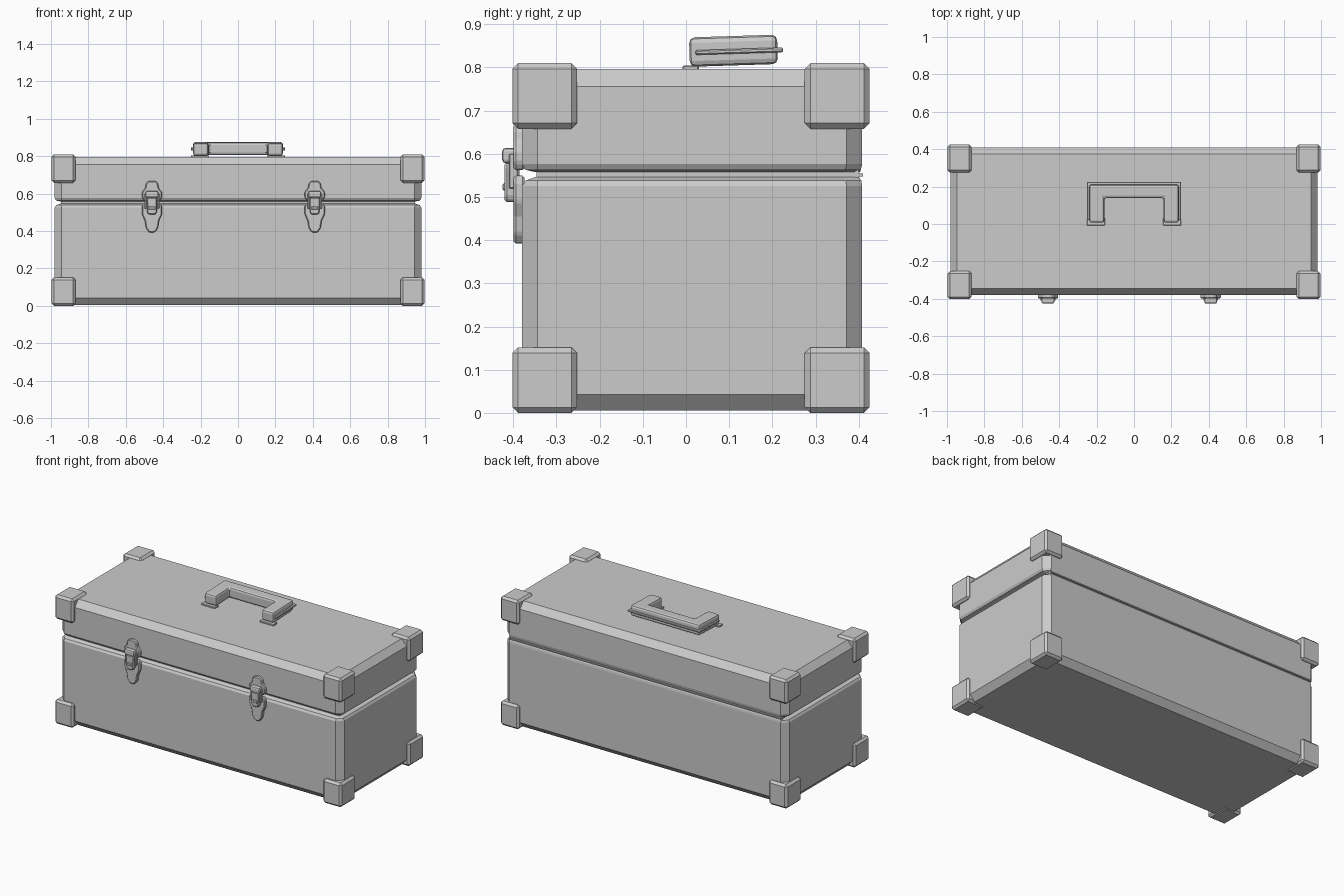
import bpy, bmesh, math
from mathutils import Vector, Matrix

if "Cube" in bpy.data.objects:
    bpy.data.objects.remove(bpy.data.objects["Cube"])

X0, X1, Y0, Y1 = -0.98, 0.98, -0.38, 0.408


def finish(name, bm, bevel=0.0, segments=1):
    if bevel:
        edges = [e for e in bm.edges if e.calc_face_angle(0) > 0.3]
        bmesh.ops.bevel(bm, geom=edges, offset=bevel, segments=segments,
                        affect='EDGES', profile=0.5, clamp_overlap=True)
    bmesh.ops.recalc_face_normals(bm, faces=bm.faces)
    me = bpy.data.meshes.new(name)
    bm.to_mesh(me)
    bm.free()
    ob = bpy.data.objects.new(name, me)
    bpy.context.collection.objects.link(ob)
    return ob


def box(name, lo, hi, bevel=0.0, segments=1):
    lo, hi = Vector(lo), Vector(hi)
    bm = bmesh.new()
    bmesh.ops.create_cube(bm, size=1)
    for v in bm.verts:
        v.co = (lo + hi) / 2 + v.co * (hi - lo)
    return finish(name, bm, bevel, segments)


def prism(name, pts, a, b, place, bevel=0.0, segments=1):
    """Extrude a 2D outline from depth a to depth b."""
    bm = bmesh.new()
    face = bm.faces.new([bm.verts.new(place(u, v, a)) for u, v in pts])
    ext = bmesh.ops.extrude_face_region(bm, geom=[face])
    vec = Vector(place(0, 0, b)) - Vector(place(0, 0, a))
    bmesh.ops.translate(bm, vec=vec, verts=[g for g in ext['geom'] if isinstance(g, bmesh.types.BMVert)])
    return finish(name, bm, bevel, segments)


def shell(name, rings, c=0.036):
    """Loft of corner-cut rectangles: (z, inset, inset at back)."""
    bm = bmesh.new()
    loops = []
    for z, i, ib in rings:
        x0, x1, y0, y1 = X0 + i, X1 - i, Y0 + i, Y1 - ib
        k = max(c - i, 0.006)
        pts = [(x0 + k, y0), (x1 - k, y0), (x1, y0 + k), (x1, y1 - c),
               (x1 - k, y1), (x0 + k, y1), (x0, y1 - c), (x0, y0 + k)]
        loops.append([bm.verts.new((x, y, z)) for x, y in pts])
    for p, q in zip(loops, loops[1:]):
        for j in range(8):
            bm.faces.new((p[j], p[(j + 1) % 8], q[(j + 1) % 8], q[j]))
    bm.faces.new(loops[0])
    bm.faces.new(loops[-1])
    return finish(name, bm)


# Body, lid and the recessed seam between them
shell("body", [(0.005, 0.034, 0.034), (0.043, 0, 0), (0.525, 0, 0), (0.538, 0.008, 0.002), (0.546, 0.03, 0.008)])
shell("lid", [(0.558, 0.03, 0.005), (0.563, 0.008, 0.003), (0.576, 0, 0), (0.756, 0, 0), (0.796, 0.034, 0.034)])
box("seam_core", (X0 + 0.034, Y0 + 0.034, 0.53), (X1 - 0.034, Y1 - 0.008, 0.57))
box("hinge_strip", (X0 + 0.035, 0.38, 0.548), (X1 - 0.035, 0.41, 0.555))

# Corner guards
for sx in (-1, 1):
    for y in (-0.402, 0.275):
        for z in (0.0, 0.658):
            a, b = sorted((sx * 0.868, sx * 0.997))
            box("corner_guard", (a, y, z), (b, y + 0.15, z + 0.152), 0.013)


def mirrored(half):
    return half + [(-u, v) for u, v in reversed(half)]


# Latches
upper = mirrored([(0.018, 0.668), (0.032, 0.655), (0.036, 0.63), (0.054, 0.608), (0.054, 0.58), (0.042, 0.562)])
lower = mirrored([(0.042, 0.55), (0.054, 0.535), (0.054, 0.49), (0.038, 0.455), (0.032, 0.415), (0.014, 0.392)])
for cx in (-0.46, 0.41):
    def front(u, v, d):
        return (cx + u, d, v)
    prism("latch_top_plate", upper, -0.374, -0.399, front, 0.005)
    prism("latch_bottom_plate", lower, -0.374, -0.399, front, 0.005)
    prism("latch_lever", mirrored([(0.022, 0.58), (0.028, 0.57), (0.026, 0.5), (0.018, 0.488)]),
          -0.386, -0.42, front, 0.005)
    box("latch_hook", (cx - 0.034, -0.426, 0.578), (cx + 0.034, -0.392, 0.614), 0.009, 2)
    box("latch_lever_rib", (cx - 0.018, -0.425, 0.515), (cx + 0.018, -0.415, 0.532), 0.003)
    for s in (-1, 1):
        box("latch_link", (cx + s * 0.034 - 0.005, -0.41, 0.52), (cx + s * 0.034 + 0.005, -0.39, 0.6), 0.002)


# Carrying handle, folded down on the lid with a slight tilt
def flat(u, v, d):
    return (u, v, d)


tilt = Matrix.Translation((0, 0.02, 0.835)) @ Matrix.Rotation(math.radians(1.8), 4, 'X') @ Matrix.Translation((0, -0.02, -0.835))
grip = mirrored([(0.158, 0.14), (0.158, 0.008), (0.24, 0.008), (0.24, 0.212)])
rim = mirrored([(0.17, 0.15), (0.17, 0.022), (0.252, 0.022), (0.252, 0.225)])
prism("handle_grip", grip, 0.802, 0.87, flat, 0.013, 2).matrix_world = tilt
prism("handle_rim", rim, 0.829, 0.84, flat, 0.003).matrix_world = tilt
for s in (-1, 1):
    a, b = sorted((s * 0.155, s * 0.252))
    box("handle_foot", (a, -0.008, 0.79), (b, 0.03, 0.805), 0.003)
